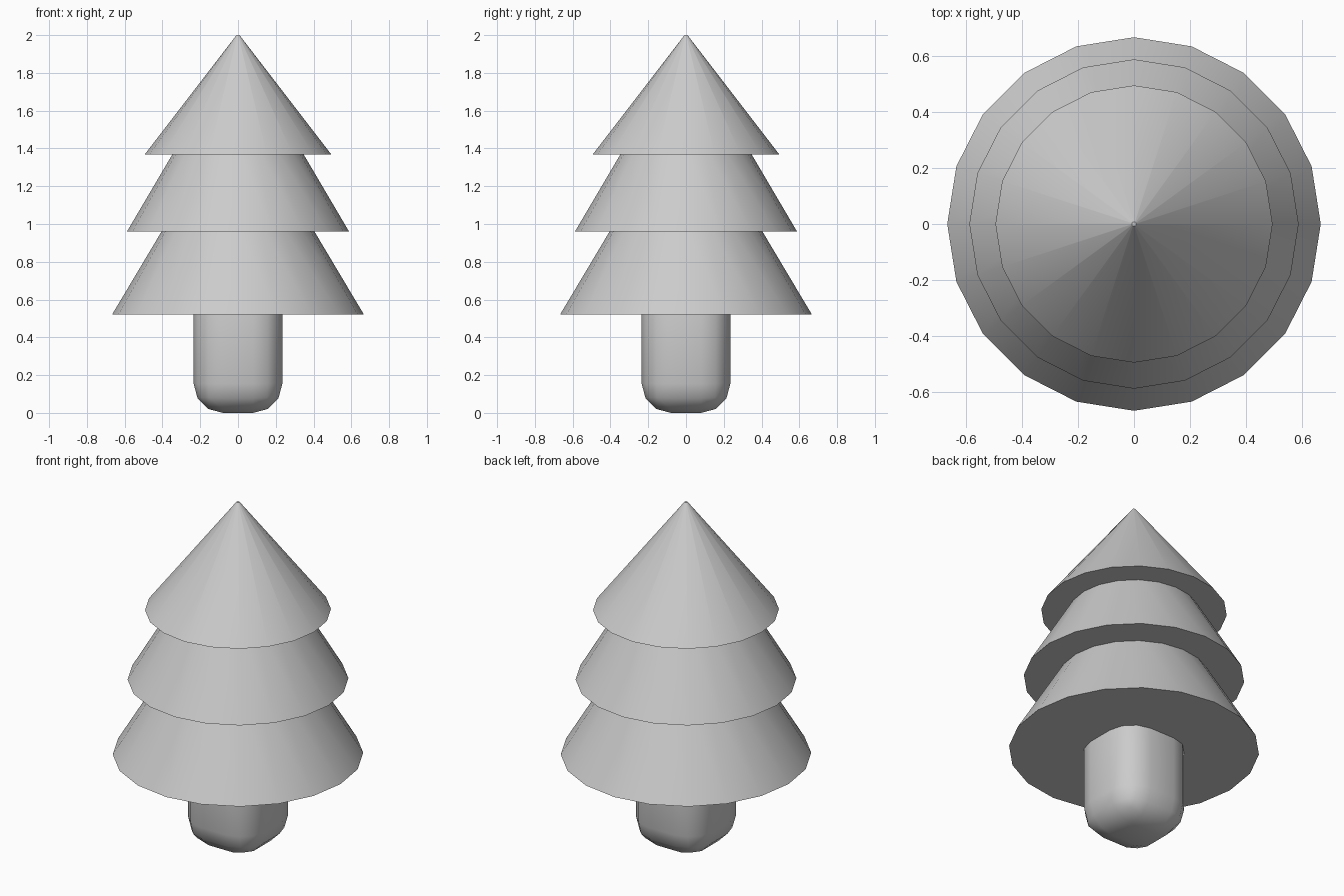
import bpy
from math import radians

if "Cube" in bpy.data.objects:
    bpy.data.objects.remove(bpy.data.objects["Cube"])


def smooth(ob, angle=30):
    bpy.ops.object.select_all(action='DESELECT')
    ob.select_set(True)
    bpy.context.view_layer.objects.active = ob
    bpy.ops.object.shade_smooth_by_angle(angle=radians(angle))


def foliage_tier(name, z0, z1, r0, r1):
    bpy.ops.mesh.primitive_cone_add(vertices=20, radius1=r0, radius2=r1,
                                    depth=z1 - z0, location=(0, 0, (z0 + z1) / 2))
    ob = bpy.context.object
    ob.name = name
    smooth(ob)


# Trunk: square post with broadly rounded edges, top hidden in the foliage
bpy.ops.mesh.primitive_cube_add(size=1, location=(0, 0, 0.375))
trunk = bpy.context.object
trunk.name = "trunk"
trunk.scale = (0.47, 0.47, 0.75)
bpy.ops.object.transform_apply(location=False, rotation=False, scale=True)
bevel = trunk.modifiers.new("rounding", 'BEVEL')
bevel.width = 0.155
bevel.segments = 3
bpy.ops.object.modifier_apply(modifier=bevel.name)
smooth(trunk)

# Foliage: three 20-sided tiers, each tucked slightly into the one above
foliage_tier("lower_foliage", 0.52, 1.00, 0.667, 0.381)
foliage_tier("middle_foliage", 0.96, 1.41, 0.588, 0.323)
foliage_tier("upper_foliage", 1.367, 2.00, 0.495, 0.008)
